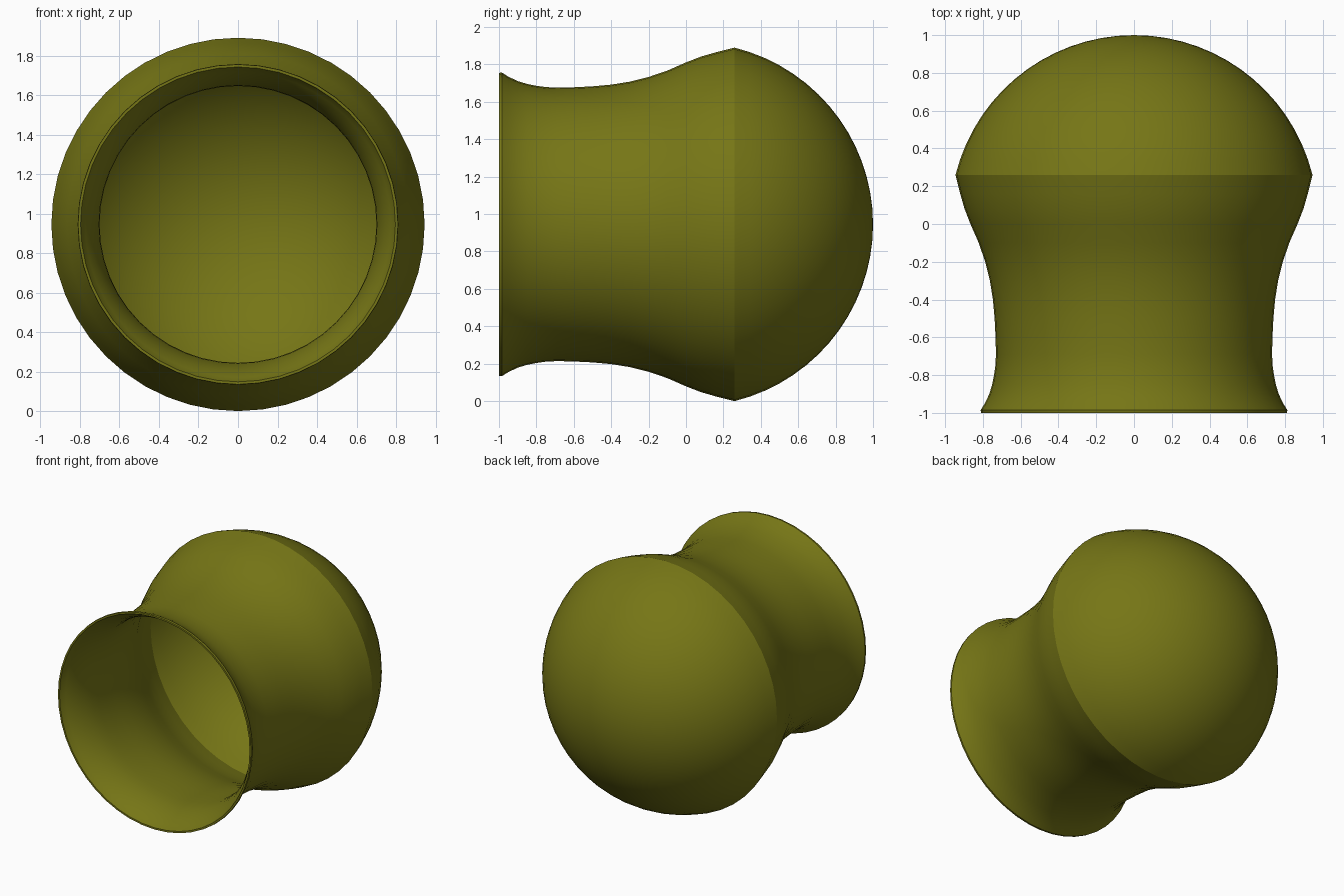
import bpy, bmesh, math
from mathutils import Vector

if "Cube" in bpy.data.objects:
    bpy.data.objects.remove(bpy.data.objects["Cube"])

SIDES, CZ, WALL = 48, 0.945, 0.03

# Outer profile as (y, radius): flared mouth, waist, shoulder
outer = [(-0.985, 0.812), (-0.95, 0.79), (-0.9, 0.766), (-0.85, 0.751), (-0.8, 0.741),
         (-0.75, 0.734), (-0.69, 0.731), (-0.6, 0.733), (-0.5, 0.738), (-0.4, 0.747),
         (-0.3, 0.763), (-0.2, 0.788), (-0.1, 0.822), (0, 0.866), (0.08, 0.897),
         (0.16, 0.92), (0.26, 0.945)]
# Spherical dome closing the back
c, R = 0.027, 0.973
a0 = math.atan2(0.945, 0.26 - c)
for i in range(1, 15):
    a = a0 * (1 - i / 15)
    outer.append((c + R * math.cos(a), R * math.sin(a)))
outer.append((1.0, 0.0))

# Inner wall: the outer profile offset inwards
inner = []
for i, p in enumerate(outer):
    q0, q1 = outer[max(i - 1, 0)], outer[min(i + 1, len(outer) - 1)]
    t = Vector((q1[0] - q0[0], q1[1] - q0[1])).normalized()
    w = WALL * min(1, 0.5 + i * 0.12)
    inner.append((p[0] + t.y * w, max(p[1] - t.x * w, 0)))
inner[-1] = (1 - WALL, 0.0)
inner[0] = (-0.985, 0.792)
rim = [(-1.0, 0.797), (-1.0, 0.81)]
profile = inner[::-1] + rim + outer

# Lathe around the y axis
bm = bmesh.new()
verts = [bm.verts.new((r, y, CZ)) for y, r in profile]
edges = [bm.edges.new(e) for e in zip(verts, verts[1:])]
bmesh.ops.spin(bm, geom=verts + edges, cent=(0, 0, CZ), axis=(0, 1, 0),
               angle=2 * math.pi, steps=SIDES, use_duplicate=False)
bmesh.ops.remove_doubles(bm, verts=bm.verts, dist=0.0005)
bmesh.ops.recalc_face_normals(bm, faces=bm.faces)
mesh = bpy.data.meshes.new("domed_cup")
bm.to_mesh(mesh)
bm.free()

cup = bpy.data.objects.new("domed_cup", mesh)
bpy.context.collection.objects.link(cup)
mat = bpy.data.materials.new("olive")
mat.diffuse_color = (0.18, 0.18, 0.008, 1)
mat.use_nodes = True
mat.node_tree.nodes["Principled BSDF"].inputs["Base Color"].default_value = mat.diffuse_color
mesh.materials.append(mat)

bpy.context.view_layer.objects.active = cup
cup.select_set(True)
bpy.ops.object.shade_smooth_by_angle(angle=math.radians(20))
